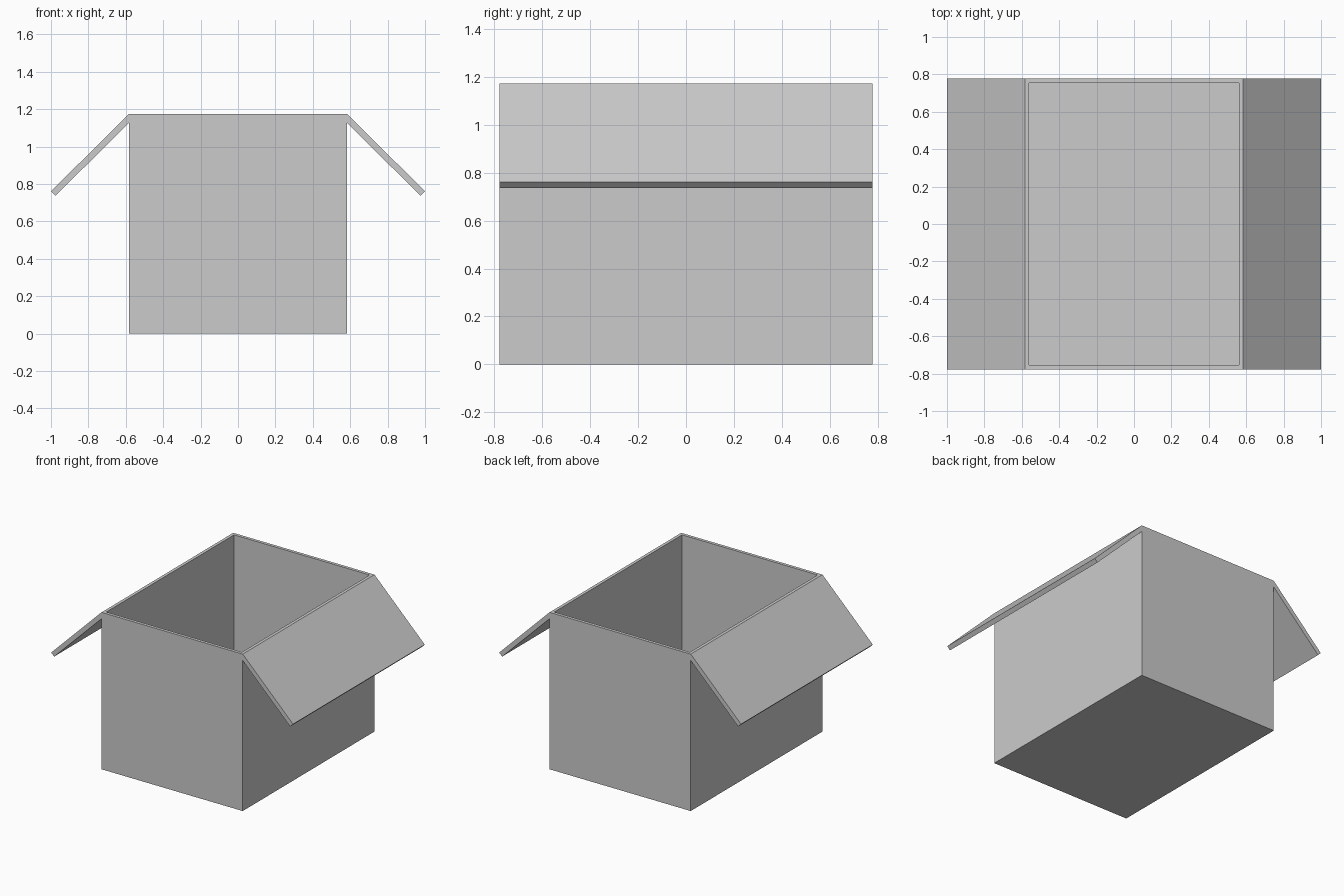
import bpy, bmesh
from mathutils import Vector

if "Cube" in bpy.data.objects:
    bpy.data.objects.remove(bpy.data.objects["Cube"])

W, D, H, T = 0.584, 0.778, 1.173, 0.033  # half width, half depth, height, board thickness


def finish(name, bm):
    bmesh.ops.recalc_face_normals(bm, faces=bm.faces)
    mesh = bpy.data.meshes.new(name)
    bm.to_mesh(mesh)
    bm.free()
    ob = bpy.data.objects.new(name, mesh)
    bpy.context.collection.objects.link(ob)
    return ob


# Open box: cube with its top inset to a rim and sunk to the floor
bm = bmesh.new()
bmesh.ops.create_cube(bm, size=1)
for v in bm.verts:
    v.co = Vector((v.co.x * 2 * W, v.co.y * 2 * D, (v.co.z + 0.5) * H))
top = max(bm.faces, key=lambda f: f.calc_center_median().z)
bmesh.ops.inset_region(bm, faces=[top], thickness=T)
well = bmesh.ops.extrude_discrete_faces(bm, faces=[top])["faces"][0]
bmesh.ops.translate(bm, verts=well.verts, vec=(0, 0, T - H))
finish("box_body", bm)

# Folded flaps: slanted profile swept along the depth, mirrored left and right
profile = [(W, H), (1.0, 0.761), (0.976, 0.737), (W, 1.125)]
for side, name in ((1, "right_flap"), (-1, "left_flap")):
    bm = bmesh.new()
    face = bm.faces.new([bm.verts.new((side * x, -D, z)) for x, z in profile])
    ext = bmesh.ops.extrude_face_region(bm, geom=[face])["geom"]
    verts = [g for g in ext if isinstance(g, bmesh.types.BMVert)]
    bmesh.ops.translate(bm, verts=verts, vec=(0, 2 * D, 0))
    finish(name, bm)
